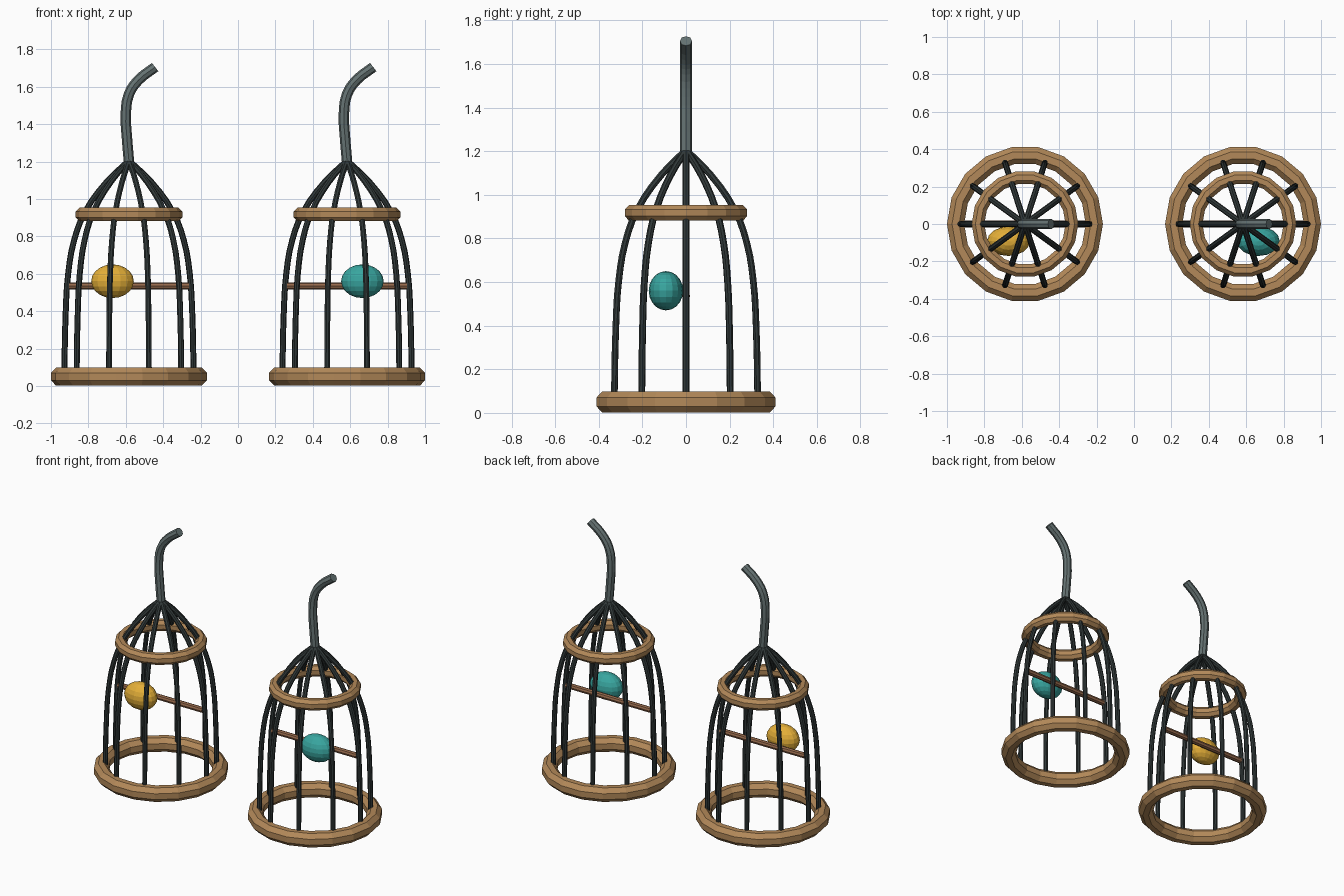
import bpy, bmesh
from math import sin, cos, pi
from mathutils import Matrix, Vector

if "Cube" in bpy.data.objects:
    bpy.data.objects.remove(bpy.data.objects["Cube"])


def material(name, rgb):
    m = bpy.data.materials.new(name)
    m.diffuse_color = (*rgb, 1)
    m.use_nodes = True
    m.node_tree.nodes["Principled BSDF"].inputs["Base Color"].default_value = m.diffuse_color
    return m


WOOD = material("wood", (0.45, 0.25, 0.10))
PERCH = material("perch_wood", (0.30, 0.14, 0.07))
IRON = material("dark_iron", (0.03, 0.04, 0.04))
STEEL = material("steel", (0.13, 0.17, 0.17))
YELLOW = material("yellow", (0.78, 0.43, 0.04))
TEAL = material("teal", (0.04, 0.38, 0.35))


def add(name, data, mat):
    data.materials.append(mat)
    ob = bpy.data.objects.new(name, data)
    bpy.context.collection.objects.link(ob)
    return ob


def mesh_object(name, bm, mat):
    bmesh.ops.recalc_face_normals(bm, faces=bm.faces)
    me = bpy.data.meshes.new(name)
    bm.to_mesh(me)
    bm.free()
    return add(name, me, mat)


def ring(name, cx, z, outer, half_w, half_h):
    # octagonal section with a flat top, swept round 18 sides
    bm = bmesh.new()
    k = 1 / cos(pi / 8)
    rings = []
    for i in range(18):
        a = 2 * pi * i / 18
        row = []
        for j in range(8):
            b = 2 * pi * (j + 0.5) / 8
            r = outer - half_w + half_w * k * cos(b)
            row.append(bm.verts.new((cx + r * cos(a), r * sin(a), z + half_h * k * sin(b))))
        rings.append(row)
    for i in range(18):
        p, q = rings[i], rings[(i + 1) % 18]
        for j in range(8):
            n = (j + 1) % 8
            bm.faces.new((p[j], q[j], q[n], p[n]))
    return mesh_object(name, bm, WOOD)


def tubes(name, paths, radius, mat, caps):
    cu = bpy.data.curves.new(name, 'CURVE')
    cu.dimensions = '3D'
    cu.bevel_depth = radius
    cu.bevel_resolution = 2
    cu.resolution_u = 3
    cu.use_fill_caps = caps
    for path in paths:
        sp = cu.splines.new('BEZIER')
        sp.bezier_points.add(len(path) - 1)
        sp.use_smooth = False
        for pt, co in zip(sp.bezier_points, path):
            pt.co = co
            pt.handle_left_type = pt.handle_right_type = 'AUTO'
    return add(name, cu, mat)


RIB = [(0.346, 0.05), (0.338, 0.4), (0.325, 0.6), (0.293, 0.78),
       (0.235, 0.93), (0.12, 1.09), (0.0, 1.205)]
HOOK = [(0, 1.2), (-0.011, 1.33), (-0.017, 1.45), (0.0, 1.56), (0.05, 1.635), (0.14, 1.705)]


def cage(side, cx, bird_x, bird_mat):
    # wooden hoops
    ring(side + "_base_ring", cx, 0.05, 0.417, 0.046, 0.048)
    ring(side + "_upper_ring", cx, 0.917, 0.285, 0.034, 0.036)
    # ten bent bars meeting at the top
    bars = [[(cx + r * cos(k * pi / 5), r * sin(k * pi / 5), z) for r, z in RIB]
            for k in range(10)]
    tubes(side + "_bars", bars, 0.016, IRON, True)
    # hanging hook
    tubes(side + "_hook", [[(cx + x, 0, z) for x, z in HOOK]], 0.028, STEEL, True)
    # perch
    bm = bmesh.new()
    bmesh.ops.create_cone(bm, cap_ends=True, segments=8, radius1=0.019, radius2=0.019, depth=0.64,
                          matrix=Matrix.Translation((cx, 0, 0.535)) @ Matrix.Rotation(pi / 2, 4, 'Y'))
    mesh_object(side + "_perch", bm, PERCH)
    # egg-shaped body beside the perch
    bm = bmesh.new()
    bmesh.ops.create_uvsphere(bm, u_segments=16, v_segments=10, radius=1,
                              matrix=Matrix.Translation((cx + bird_x, -0.092, 0.56))
                              @ Matrix.Diagonal((0.114, 0.079, 0.09, 1)))
    mesh_object(side + "_body", bm, bird_mat)


cage("left", -0.583, -0.088, YELLOW)
cage("right", 0.583, 0.082, TEAL)
